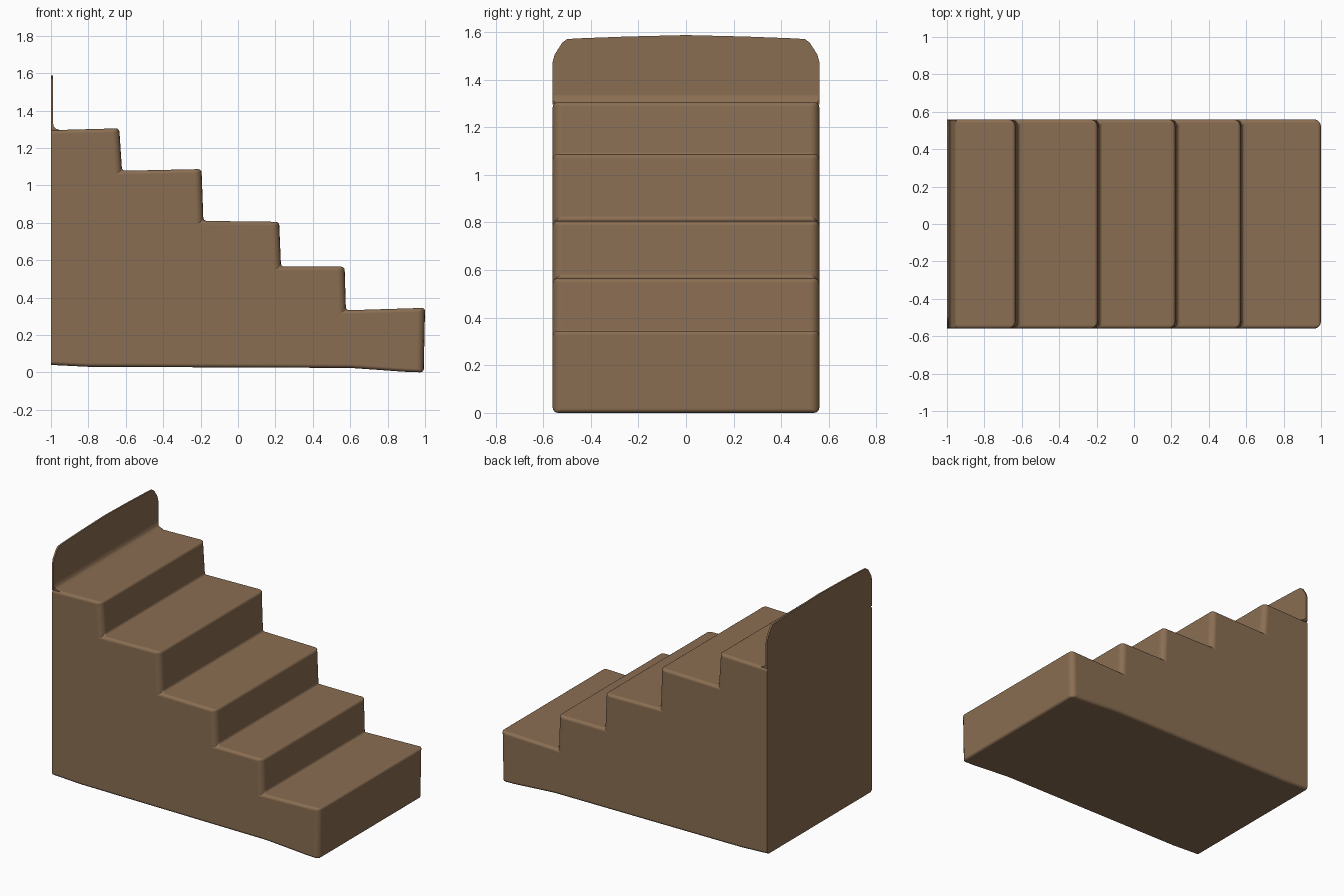
import bpy
import bmesh

if "Cube" in bpy.data.objects:
    bpy.data.objects.remove(bpy.data.objects["Cube"], do_unlink=True)

HALF = 0.56   # half the width of the stairs
BACK = -1.0   # plane of the flat back

wood = bpy.data.materials.new("warm brown")
wood.use_nodes = True
colour = (0.255, 0.155, 0.085, 1)
wood.diffuse_color = colour
wood.node_tree.nodes["Principled BSDF"].inputs["Base Color"].default_value = colour


def extrude_outline(name, outline, offset):
    """Make a solid by sweeping a closed outline along an offset."""
    mesh = bpy.data.meshes.new(name)
    bm = bmesh.new()
    face = bm.faces.new([bm.verts.new(p) for p in outline])
    swept = bmesh.ops.extrude_face_region(bm, geom=[face])["geom"]
    bmesh.ops.translate(bm, vec=offset,
                        verts=[v for v in swept if isinstance(v, bmesh.types.BMVert)])
    bmesh.ops.recalc_face_normals(bm, faces=bm.faces)
    bm.to_mesh(mesh)
    bm.free()
    mesh.materials.append(wood)
    obj = bpy.data.objects.new(name, mesh)
    bpy.context.collection.objects.link(obj)
    return obj


def smooth(obj, angle):
    bpy.ops.object.select_all(action="DESELECT")
    obj.select_set(True)
    bpy.context.view_layer.objects.active = obj
    bpy.ops.object.shade_smooth_by_angle(angle=angle)


# Stair body: stepped side profile with a slightly sagging underside
profile = [(BACK, 0.04), (BACK, 1.295),
           (-0.635, 1.305), (-0.62, 1.078),
           (-0.195, 1.087), (-0.185, 0.81),
           (0.22, 0.805), (0.23, 0.565),
           (0.57, 0.565), (0.577, 0.332),
           (1.0, 0.345), (0.993, 0.0),
           (0.9, 0.003), (0.6, 0.024), (-0.8, 0.03)]
body = extrude_outline("stair_body", [(x, -HALF, z) for x, z in profile], (0, 2 * HALF, 0))

# Soft edges everywhere except round the flat back; riser corners are softest
bm = bmesh.new()
bm.from_mesh(body.data)
weight = bm.edges.layers.float.new("bevel_weight_edge")
for e in bm.edges:
    a, b = (v.co for v in e.verts)
    d = b - a
    if max(a.x, b.x) < BACK + 0.01:
        e[weight] = 0
    elif abs(d.y) > 0.1:
        e[weight] = 0.45 if e.calc_face_angle(0) > 0.5 else 0
    elif abs(d.z) > abs(d.x):
        e[weight] = 1
    else:
        e[weight] = 0.5
bm.to_mesh(body.data)
bm.free()
bevel = body.modifiers.new("soft_edges", "BEVEL")
bevel.limit_method = "WEIGHT"
bevel.width = 0.04
bevel.segments = 4
bevel.harden_normals = True
smooth(body, 0.7)

# Thin back panel with clipped corners and a gently arched top
half = [(HALF, 1.295), (HALF, 1.475), (0.552, 1.505), (0.52, 1.555),
        (0.5, 1.57), (0.46, 1.573), (0.25, 1.581)]
outline = half + [(0, 1.587)] + [(-y, z) for y, z in reversed(half)]
panel = extrude_outline("back_panel", [(BACK, y, z) for y, z in outline], (0.011, 0, 0))
smooth(panel, 0.5)

# Small cove where the panel meets the top step
cove = [(-0.992, 1.293), (-0.989, 1.335), (-0.985, 1.315),
        (-0.975, 1.303), (-0.955, 1.297), (-0.95, 1.293)]
fillet = extrude_outline("panel_cove", [(x, -HALF + 0.005, z) for x, z in cove],
                         (0, 2 * HALF - 0.01, 0))
smooth(fillet, 0.7)
